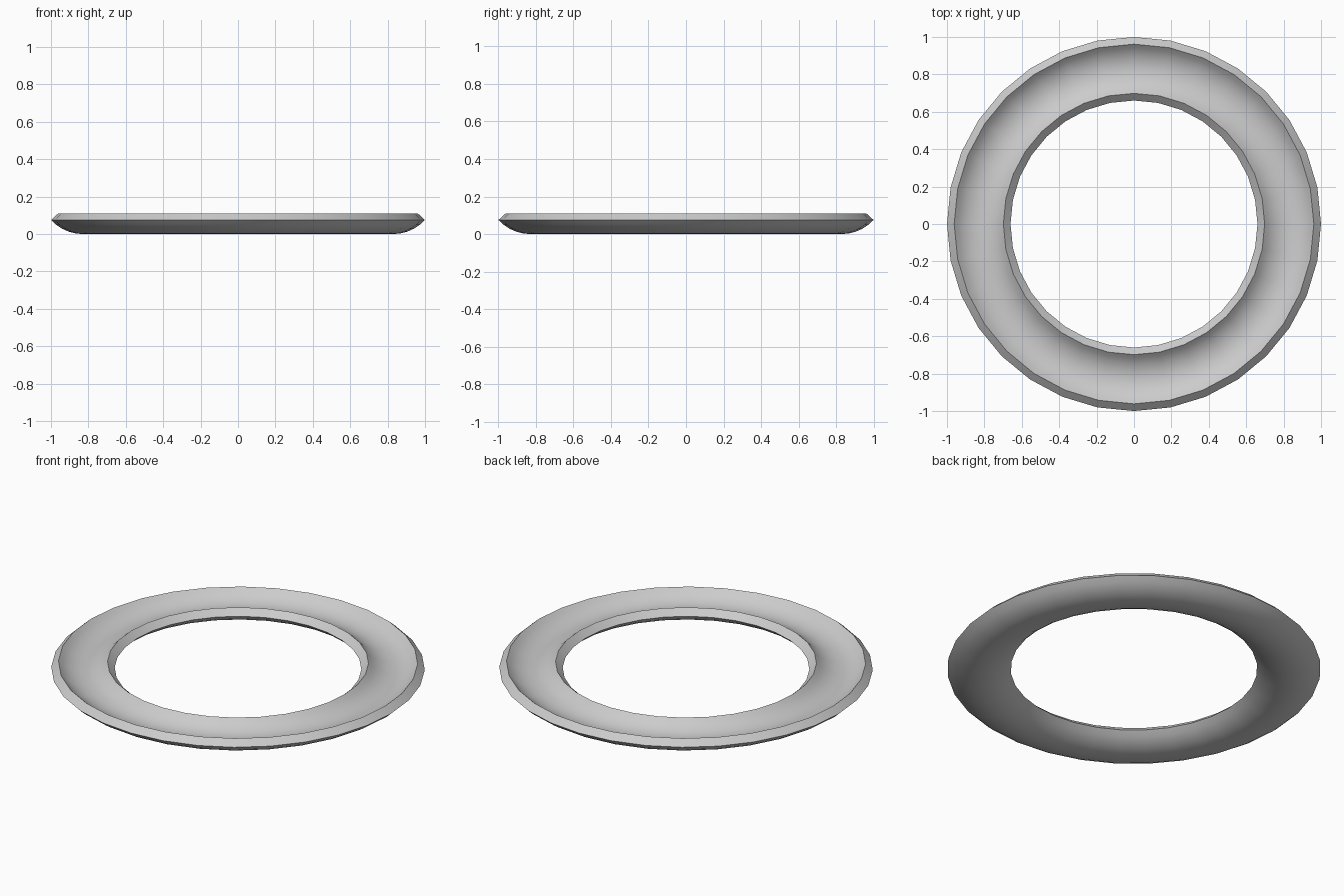
import bpy, bmesh
from math import sin, cos, radians, pi

if "Cube" in bpy.data.objects:
    bpy.data.objects.remove(bpy.data.objects["Cube"])

SEGMENTS = 32          # steps around the ring
ARC_STEPS = 10         # steps across the trough
MID_R = 0.83           # radius of the trough centre line
ARC_R = 0.23           # radius of the underside arc
THICK = 0.052          # wall thickness
HALF = radians(47.6)   # half opening angle of the arc


def arc(radius, start, end):
    """Cross-section arc as (r, z) points, centred above the trough."""
    angles = [start + (end - start) * i / ARC_STEPS for i in range(ARC_STEPS + 1)]
    return [(MID_R + radius * sin(a), ARC_R - radius * cos(a)) for a in angles]


# Closed section: underside outward, then upper face back inward
profile = arc(ARC_R, -HALF, HALF) + arc(ARC_R - THICK, HALF, -HALF)

# Revolve the section into a curved, hollowed ring
bm = bmesh.new()
rings = []
for s in range(SEGMENTS):
    t = 2 * pi * s / SEGMENTS
    rings.append([bm.verts.new((r * cos(t), r * sin(t), z)) for r, z in profile])
n = len(profile)
for s in range(SEGMENTS):
    a, b = rings[s], rings[(s + 1) % SEGMENTS]
    for i in range(n):
        j = (i + 1) % n
        bm.faces.new((a[i], b[i], b[j], a[j]))
bmesh.ops.recalc_face_normals(bm, faces=bm.faces)

mesh = bpy.data.meshes.new("trough_ring")
bm.to_mesh(mesh)
bm.free()
ring = bpy.data.objects.new("trough_ring", mesh)
bpy.context.collection.objects.link(ring)

# Smooth faces with crisp rim edges
bpy.context.view_layer.objects.active = ring
ring.select_set(True)
bpy.ops.object.shade_smooth_by_angle(angle=radians(40))
